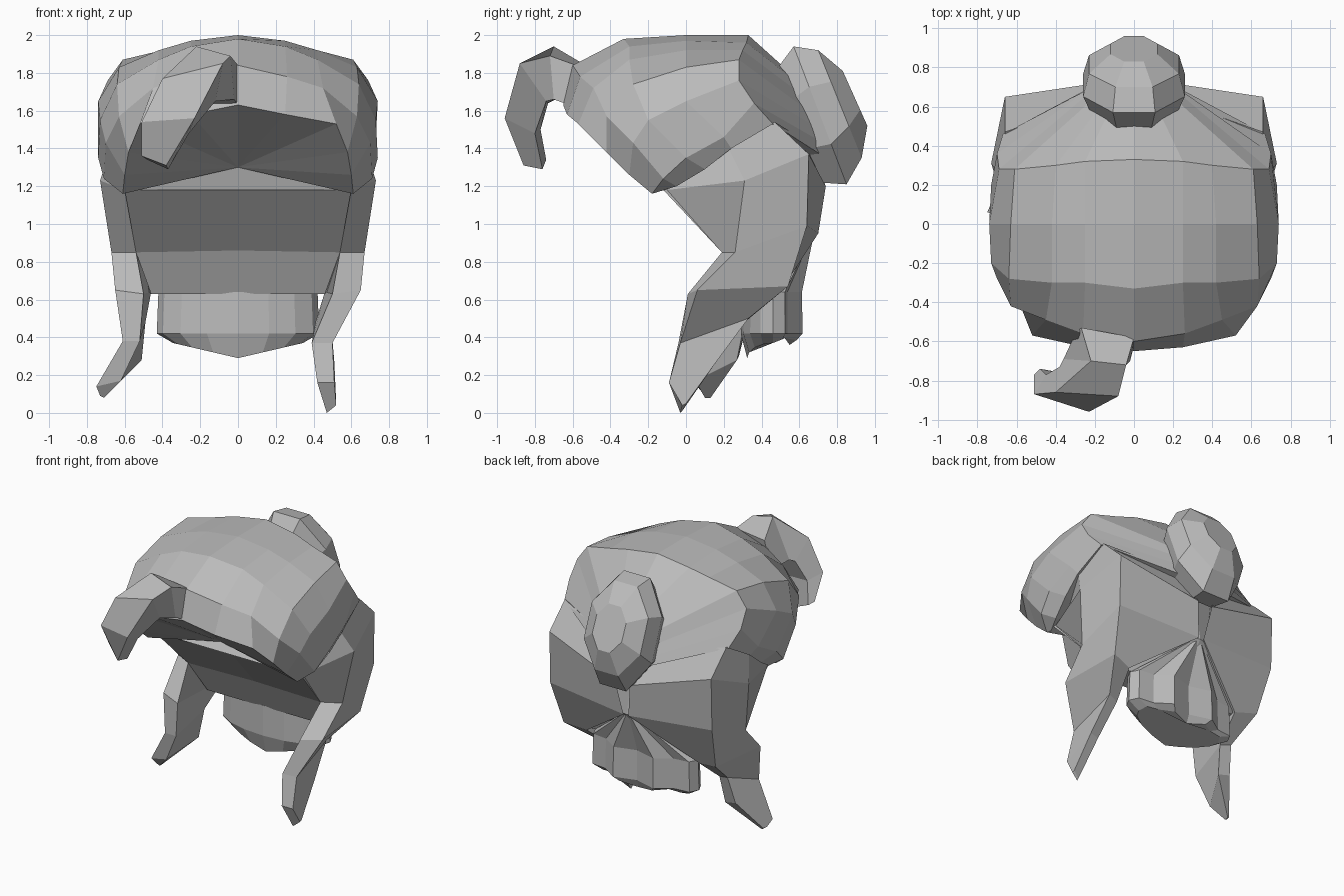
import bpy
import bmesh
from math import sin, cos, pi

default_cube = bpy.data.objects.get("Cube")
if default_cube:
    bpy.data.objects.remove(default_cube, do_unlink=True)

# One flat grey for all of the hair
hair_grey = bpy.data.materials.new("hair_grey")
hair_grey.use_nodes = True
grey = (0.5, 0.5, 0.5, 1.0)
hair_grey.diffuse_color = grey
hair_grey.node_tree.nodes["Principled BSDF"].inputs["Base Color"].default_value = grey


def mirrored(point):
    return (-point[0], point[1], point[2])


def flipped(rings):
    return [[mirrored(p) for p in ring] for ring in rings]


def whole_ring(half):
    """Close a half ring whose first and last points lie on the centre line."""
    return half + [mirrored(p) for p in reversed(half[1:-1])]


def finish(name, bm):
    """Weld, orient and link a flat-shaded hair part."""
    bmesh.ops.remove_doubles(bm, verts=bm.verts[:], dist=0.0001)
    bmesh.ops.recalc_face_normals(bm, faces=bm.faces[:])
    mesh = bpy.data.meshes.new(name)
    bm.to_mesh(mesh)
    bm.free()
    mesh.materials.append(hair_grey)
    part = bpy.data.objects.new(name, mesh)
    bpy.context.scene.collection.objects.link(part)
    return part


def loft(name, rings):
    """Skin a series of closed rings and cap both ends."""
    bm = bmesh.new()
    loops = [[bm.verts.new(p) for p in ring] for ring in rings]
    count = len(loops[0])
    for lower, upper in zip(loops, loops[1:]):
        for i in range(count):
            k = (i + 1) % count
            bm.faces.new((lower[i], lower[k], upper[k], upper[i]))
    bm.faces.new(loops[0])
    bm.faces.new(loops[-1])
    return finish(name, bm)


def swept_cap(name, half_rows, hollow):
    """Skin strands from fringe to gather, then fan the open rim to the hollow."""
    rows = flipped(reversed(half_rows[1:])) + half_rows
    bm = bmesh.new()
    grid = [[bm.verts.new(p) for p in row] for row in rows]
    for left, right in zip(grid, grid[1:]):
        for i in range(len(left) - 1):
            bm.faces.new((left[i], left[i + 1], right[i + 1], right[i]))
    centre = bm.verts.new(hollow)
    rim = [edge for edge in bm.edges if edge.is_boundary]
    for edge in rim:
        bm.faces.new((edge.verts[0], edge.verts[1], centre))
    return finish(name, bm)


# Swept crown: strands run from the fringe back to the bun, centre outwards
strands = [
    [(0, -.65, 1.63), (0, -.6, 1.84), (0, -.33, 1.98), (0, 0, 2), (0, .33, 2), (0, .53, 1.82)],
    [(.25, -.63, 1.58), (.26, -.56, 1.78), (.25, -.3, 1.94), (.25, 0, 1.97), (.25, .32, 1.96), (.14, .55, 1.78)],
    [(.52, -.57, 1.53), (.45, -.49, 1.72), (.42, -.3, 1.87), (.42, 0, 1.92), (.4, .3, 1.92), (.19, .58, 1.71)],
    [(.58, -.42, 1.38), (.63, -.42, 1.57), (.64, -.28, 1.74), (.63, 0, 1.83), (.61, .28, 1.87), (.23, .62, 1.62)],
    [(.6, -.3, 1.26), (.7, -.28, 1.43), (.73, -.2, 1.55), (.74, 0, 1.65), (.69, .28, 1.76), (.24, .66, 1.53)],
    [(.61, -.18, 1.16), (.71, -.12, 1.24), (.74, 0, 1.35), (.73, .2, 1.46), (.7, .36, 1.64), (.23, .69, 1.45)],
    [(.59, -.16, 1.17), (.64, -.05, 1.2), (.68, .1, 1.29), (.69, .24, 1.4), (.67, .46, 1.53), (.2, .71, 1.37)],
]
swept_cap("swept_crown", strands, (0, -.2, 1.3))

# Lining behind the face and the recessed nape below the bun
nape_halves = [
    [(0, -.2, 1.3), (.6, -.12, 1.18), (.5, .45, 1.45), (.25, .56, 1.45), (0, .6, 1.45)],
    [(0, .19, .86), (.54, .19, .85), (.5, .5, .9), (.2, .63, .93), (0, .69, .95)],
    [(0, .3, .63), (.46, .3, .63), (.48, .46, .64), (.25, .48, .66), (0, .5, .68)],
]
loft("nape_and_lining", [whole_ring(half) for half in nape_halves])

# Side locks meet behind the nape and share their upper part; the tips differ
# Corners of each ring: outer front, outer back, inner back, inner front
lock_top = [
    [(.67, .22, 1.41), (.66, .47, 1.54), (.15, .65, 1.43), (.57, -.02, 1.25)],
    [(.73, .31, 1.23), (.66, .65, 1.37), (.06, .74, 1.2), (.6, -.1, 1.18)],
    [(.67, .26, .85), (.66, .64, .99), (.02, .7, .95), (.54, .19, .85)],
    [(.65, .06, .65), (.62, .54, .67), (.46, .5, .64), (.5, .01, .63)],
]
straight_tip = [
    [(.5, -.03, .37), (.49, .33, .5), (.41, .31, .48), (.39, -.04, .37)],
    [(.51, -.09, .16), (.51, .16, .27), (.44, .15, .26), (.42, -.09, .16)],
    [(.52, -.02, .04), (.52, 0, .05), (.47, -.02, .01), (.47, -.03, 0)],
]
flared_tip = [
    [(.61, .02, .38), (.57, .33, .5), (.49, .31, .48), (.52, .02, .38)],
    [(.75, .06, .14), (.6, .28, .3), (.51, .27, .28), (.62, .05, .17)],
    [(.73, .1, .09), (.72, .13, .09), (.71, .13, .08), (.71, .1, .08)],
]
loft("left_lock", lock_top + straight_tip)
loft("right_lock", flipped(lock_top + flared_tip))

# Forelock curling forward and down over the brow
forelock = [
    [(-.27, -.53, 1.84), (0, -.58, 1.84), (0, -.62, 1.63), (-.3, -.56, 1.62)],
    [(-.22, -.7, 1.94), (-.04, -.72, 1.89), (-.02, -.7, 1.66), (-.36, -.69, 1.66)],
    [(-.4, -.86, 1.77), (-.08, -.88, 1.85), (-.12, -.74, 1.65), (-.38, -.73, 1.64)],
    [(-.51, -.87, 1.54), (-.23, -.96, 1.56), (-.26, -.8, 1.48), (-.45, -.77, 1.5)],
    [(-.51, -.77, 1.36), (-.38, -.86, 1.31), (-.37, -.76, 1.29), (-.48, -.74, 1.34)],
]
loft("forelock", forelock)

# Faceted bun: half width, then the top and bottom (y, z) of each ring
bun_profile = [
    (.21, (.48, 1.82), (.7, 1.22)),
    (.26, (.57, 1.94), (.85, 1.21)),
    (.23, (.7, 1.92), (.93, 1.35)),
    (.12, (.83, 1.81), (.96, 1.52)),
]
bun_rings = []
for wide, (top_y, top_z), (low_y, low_z) in bun_profile:
    ring = []
    for i in range(8):
        turn = pi * (i + .5) / 4
        across = wide * sin(turn) / cos(pi / 8)
        blend = (1 + cos(turn) / cos(pi / 8)) / 2
        ring.append((across,
                     low_y + (top_y - low_y) * blend,
                     low_z + (top_z - low_z) * blend))
    bun_rings.append(ring)
loft("bun", bun_rings)

# Fluted loose ends fanning out from the nape: height, spread, centre y
ends_rings = []
for level, spread, middle in [(.94, .1, .66), (.64, .98, .46), (.42, 1, .46), (.29, .8, .46)]:
    ring = []
    for i in range(16):
        turn = pi * i / 8
        behind = max(0, sin(turn))
        flute = 1 if i % 2 or sin(turn) < .1 else .65
        drop = .08 * abs(cos(turn)) + .07 * behind if level < .4 else 0
        ring.append((.43 * spread * cos(turn) * (.8 + .2 * flute),
                     middle + .17 * spread * sin(turn) * flute,
                     level + drop))
    ends_rings.append(ring)
loft("loose_ends", ends_rings)
